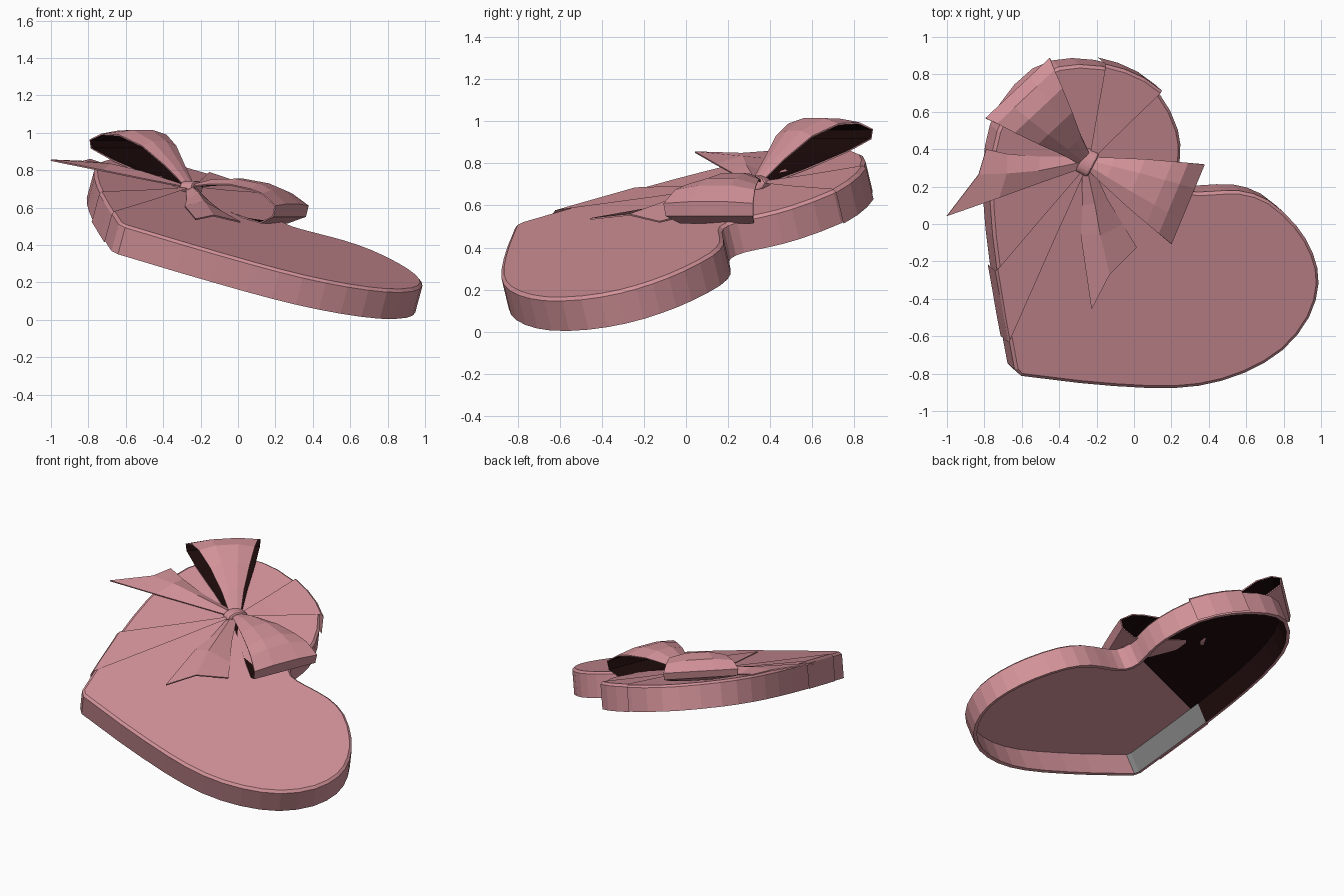
import bpy, bmesh, math
from mathutils import Vector as V

if "Cube" in bpy.data.objects:
    bpy.data.objects.remove(bpy.data.objects["Cube"])


def material(name, rgb):
    m = bpy.data.materials.new(name)
    m.diffuse_color = (*rgb, 1)
    m.use_nodes = True
    m.node_tree.nodes["Principled BSDF"].inputs["Base Color"].default_value = m.diffuse_color
    return m


PINK = material("satin pink", (0.64, 0.285, 0.315))
DARK = material("dark lining", (0.012, 0.003, 0.003))
GREY = material("grey card", (0.2, 0.2, 0.2))

# the box is tilted: its top lies in the plane z = 0.539 - 0.27x + 0.24y
N = V((0.27, -0.24, 1)).normalized()
H = 0.165
KNOT = V((-0.25, 0.33, 0.705))


def on_lid(x, y, t=0.0):
    return V((x, y, 0.539 - 0.27 * x + 0.24 * y)) + N * t


def finish(name, bm, mats=(PINK,)):
    me = bpy.data.meshes.new(name)
    bm.to_mesh(me)
    bm.free()
    for m in mats:
        me.materials.append(m)
    ob = bpy.data.objects.new(name, me)
    bpy.context.collection.objects.link(ob)
    return ob


def strip(name, rows, two_sided=True):
    """Ribbon skin over rows of points, facing up at its middle, dark below."""
    bm = bmesh.new()
    vs = [[bm.verts.new(p) for p in r] for r in rows]
    for a, b in zip(vs, vs[1:]):
        for i in range(len(a) - 1):
            bm.faces.new((a[i], a[i + 1], b[i + 1], b[i]))
    bm.normal_update()
    bm.faces.ensure_lookup_table()
    if bm.faces[len(rows[0]) // 2].normal.z < 0:
        bmesh.ops.reverse_faces(bm, faces=bm.faces[:])
    ob = finish(name, bm, (PINK, DARK))
    if two_sided:
        s = ob.modifiers.new("thickness", "SOLIDIFY")
        s.thickness = 0.008
        s.offset = -1
        s.material_offset = 1
    return ob


# ---- heart outline, seen from above, counter-clockwise from the tip
OUT = [(-.60, -.815), (-.29, -.853), (.08, -.88), (.35, -.868), (.59, -.80),
       (.80, -.676), (.94, -.50), (.99, -.32), (.96, -.16), (.87, -.01),
       (.72, .125), (.565, .175), (.40, .17), (.29, .175), (.24, .24),
       (.25, .36), (.238, .50), (.135, .70), (-.05, .81), (-.29, .85),
       (-.50, .795), (-.68, .60), (-.755, .38), (-.765, .10), (-.73, -.24),
       (-.665, -.62), (-.635, -.78)]


def smooth(pts):
    res = []
    n = len(pts)
    for i in range(n):
        a, b, c, d = (V(pts[(i + k) % n]) for k in (-1, 0, 1, 2))
        res.append(b)
        if i not in (0, n - 1, n - 2):
            res.append((b + c) * 0.5625 - (a + d) * 0.0625)
    return res


def inset(pts, dist):
    res = []
    for i, p in enumerate(pts):
        t = (pts[(i + 1) % len(pts)] - pts[i - 1]).normalized()
        res.append(p + V((-t.y, t.x)) * dist)
    return res


# ---- heart box: bevelled top, wall, rim and hollow inside
heart = smooth(OUT)
bm = bmesh.new()
loops = [[bm.verts.new(on_lid(p.x, p.y, t)) for p in inset(heart, d)]
         for d, t in ((.016, 0), (0, -.014), (0, -H), (.022, -H), (.022, -.02))]
bm.faces.new(loops[0])
n = len(heart)
for k, (a, b) in enumerate(zip(loops, loops[1:])):
    for i in range(n):
        j = (i + 1) % n
        f = bm.faces.new((a[i], b[i], b[j], a[j]))
        c = f.calc_center_median()
        if k == 3:      # inner wall: lobe lined dark, straight left side grey
            if c.x < -.6 and c.y < -.28:
                f.material_index = 2
            elif c.y > -.30 + .55 * (c.x + .72) and c.x < .2:
                f.material_index = 1
ceiling = bm.faces.new(list(reversed(loops[4])))
cut = bmesh.ops.bisect_plane(bm, geom=[ceiling] + list(ceiling.edges) + list(ceiling.verts),
                             plane_co=(-.72, -.30, 0), plane_no=(-.55, 1, 0))
bm.normal_update()
for f in bm.faces:
    c = f.calc_center_median()
    if f.normal.dot(N) < -.9 and len(f.verts) > 6:
        f.material_index = 1 if c.y > -.30 + .55 * (c.x + .72) else 0
bmesh.ops.triangulate(bm, faces=[f for f in bm.faces if len(f.verts) > 6])
finish("heart_box", bm, (PINK, DARK, GREY))

# ---- flat ribbon bands fanning from the knot and folding over the box edge
BANDS = {"back_band": [(-.155, .838), (-.05, .81), (.05, .765), (.14, .70)],
         "left_band": [(-.73, -.24), (-.708, -.37), (-.687, -.5), (-.665, -.62)]}
for name, edge in BANDS.items():
    rows = [[], [], [], [], []]
    for x, y in edge:
        d = (V((x, y)) - KNOT.xy).normalized() * .016
        k = KNOT.xy.lerp(V((x, y)), .06)
        m = KNOT.xy.lerp(V((x, y)), .5)
        rows[0].append(on_lid(k.x, k.y, .025))
        rows[1].append(on_lid(m.x, m.y, .014))
        rows[2].append(on_lid(x, y, .008))
        rows[3].append(on_lid(x + d.x, y + d.y, -.008))
        rows[4].append(on_lid(x + d.x, y + d.y, -H))
    strip(name, rows, False)


# ---- bow loops: profile of (distance, height, width, crown)
def bow_loop(name, direction, profile):
    d = V((*direction, 0)).normalized()
    w = V((-d.y, d.x, 0))
    rows = []
    for r, z, wid, crown in profile:
        rows.append([V((KNOT.x, KNOT.y, z + crown * (1 - s * s))) + d * r + w * s * wid / 2
                     for s in (-1, -.4, .4, 1)])
    strip(name, rows)


bow_loop("back_loop", (-.375, .40),
         [(.01, .715, .07, .01), (.12, .82, .14, .02), (.25, .93, .25, .03),
          (.38, .99, .35, .03), (.48, .995, .42, .02), (.545, .963, .47, 0),
          (.54, .915, .46, 0), (.42, .85, .37, -.01), (.22, .765, .21, -.01),
          (.01, .69, .07, 0)])
bow_loop("front_loop", (.54, -.225),
         [(.01, .715, .07, .01), (.13, .725, .16, .03), (.28, .725, .27, .035),
          (.42, .70, .36, .035), (.50, .675, .41, .025), (.585, .61, .46, .01),
          (.57, .55, .45, 0), (.48, .515, .38, 0), (.30, .56, .26, -.01),
          (.14, .62, .15, -.01), (.01, .68, .07, 0)])


# ---- bow tails: rows of (left, middle, right) points with a notched end
strip("left_tail", [
    [V((-.27, .36, .71)), V((-.28, .33, .72)), V((-.27, .30, .71))],
    [V((-.50, .36, .765)), V((-.51, .285, .795)), V((-.50, .22, .755))],
    [V((-.68, .375, .825)), V((-.68, .27, .835)), V((-.72, .14, .80))],
    [V((-.79, .40, .86)), V((-.83, .265, .85)), V((-1.0, .042, .857))]])
strip("front_tail", [
    [V((-.28, .30, .70)), V((-.25, .29, .715)), V((-.22, .30, .70))],
    [V((-.275, .10, .64)), V((-.21, .11, .68)), V((-.14, .13, .62))],
    [V((-.285, -.06, .61)), V((-.18, -.06, .635)), V((-.06, .00, .56))],
    [V((-.227, -.457, .54)), V((-.13, -.27, .56)), V((.015, -.125, .525))]])

# ---- knot holding the bow together
bpy.ops.mesh.primitive_cylinder_add(vertices=10, radius=.05, depth=.075, location=KNOT)
knot = bpy.context.object
knot.name = "bow_knot"
knot.rotation_euler = (0, math.radians(90), math.radians(-28))
knot.scale = (.8, 1.45, 1)
b = knot.modifiers.new("soft_edges", "BEVEL")
b.width = .012
b.segments = 2
knot.data.materials.append(PINK)
